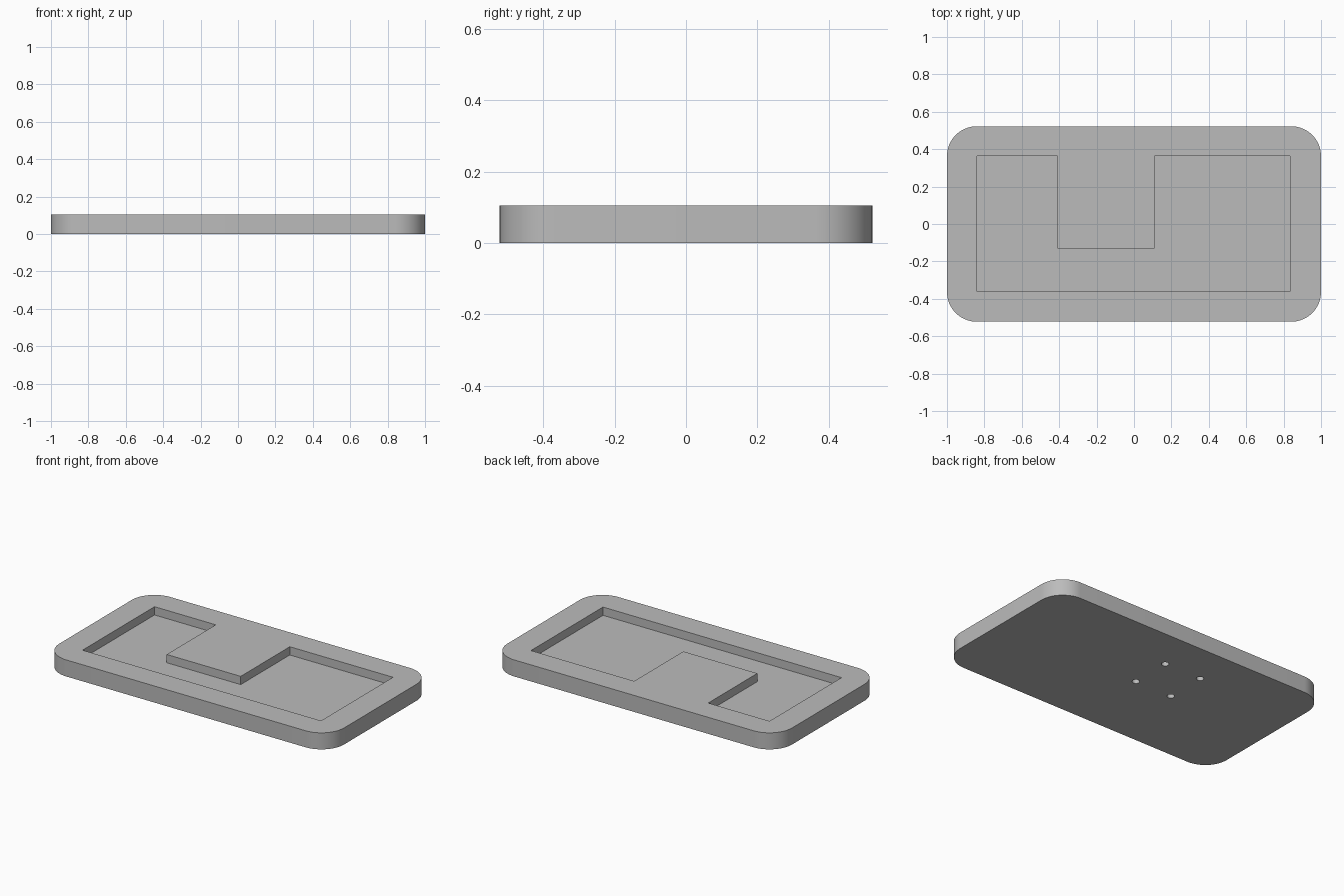
import bpy, bmesh, math

cube = bpy.data.objects.get("Cube")
if cube:
    bpy.data.objects.remove(cube, do_unlink=True)

grey = bpy.data.materials.new("plain_grey")
grey.use_nodes = True
colour = (0.5, 0.5, 0.5, 1)
grey.diffuse_color = colour
grey.node_tree.nodes["Principled BSDF"].inputs["Base Color"].default_value = colour

HALF_X, HALF_Y, HEIGHT, RADIUS = 1.0, 0.5225, 0.105, 0.16
FLOOR = 0.0525


def prism(name, outline, bottom, top):
    """Extrude a counter-clockwise outline between two heights."""
    bm = bmesh.new()
    base = bm.faces.new([bm.verts.new((x, y, bottom)) for x, y in outline])
    side = bmesh.ops.extrude_face_region(bm, geom=[base])["geom"]
    bmesh.ops.translate(bm, vec=(0, 0, top - bottom),
                        verts=[v for v in side if isinstance(v, bmesh.types.BMVert)])
    bmesh.ops.recalc_face_normals(bm, faces=bm.faces)
    mesh = bpy.data.meshes.new(name)
    bm.to_mesh(mesh)
    bm.free()
    obj = bpy.data.objects.new(name, mesh)
    bpy.context.collection.objects.link(obj)
    mesh.materials.append(grey)
    return obj


def arc(cx, cy, radius, start, sweep, steps):
    angles = [math.radians(start + sweep * i / steps) for i in range(steps + 1)]
    return [(cx + radius * math.cos(a), cy + radius * math.sin(a)) for a in angles]


def cut(target, cutter):
    mod = target.modifiers.new(cutter.name, 'BOOLEAN')
    mod.operation = 'DIFFERENCE'
    mod.solver = 'EXACT'
    mod.object = cutter
    bpy.context.view_layer.objects.active = target
    bpy.ops.object.modifier_apply(modifier=mod.name)
    bpy.data.objects.remove(cutter, do_unlink=True)


# Rounded slab
corners = []
for i, (sx, sy) in enumerate([(1, 1), (-1, 1), (-1, -1), (1, -1)]):
    corners += arc(sx * (HALF_X - RADIUS), sy * (HALF_Y - RADIUS), RADIUS, 90 * i, 90, 16)
tray = prism("tray", corners, 0, HEIGHT)

# U-shaped pocket around the raised tab
left, right, front, back = -0.84, 0.835, -0.36, 0.3625
tab_left, tab_right, tab_front = -0.41, 0.11, -0.13
pocket = [(left, front), (right, front), (right, back), (tab_right, back),
          (tab_right, tab_front), (tab_left, tab_front), (tab_left, back), (left, back)]
cut(tray, prism("pocket_cutter", pocket, FLOOR, HEIGHT + 0.1))

# Four blind holes under the tab
for sx in (-1, 1):
    for sy in (-1, 1):
        ring = arc(-0.15 + sx * 0.131, 0.125 + sy * 0.131, 0.022, 0, 360, 24)[:-1]
        cut(tray, prism("hole_cutter", ring, -0.05, 0.07))

# Smooth the rounded walls, keep the edges sharp
bpy.ops.object.select_all(action='DESELECT')
tray.select_set(True)
bpy.context.view_layer.objects.active = tray
bpy.ops.object.shade_smooth_by_angle(angle=math.radians(30))
